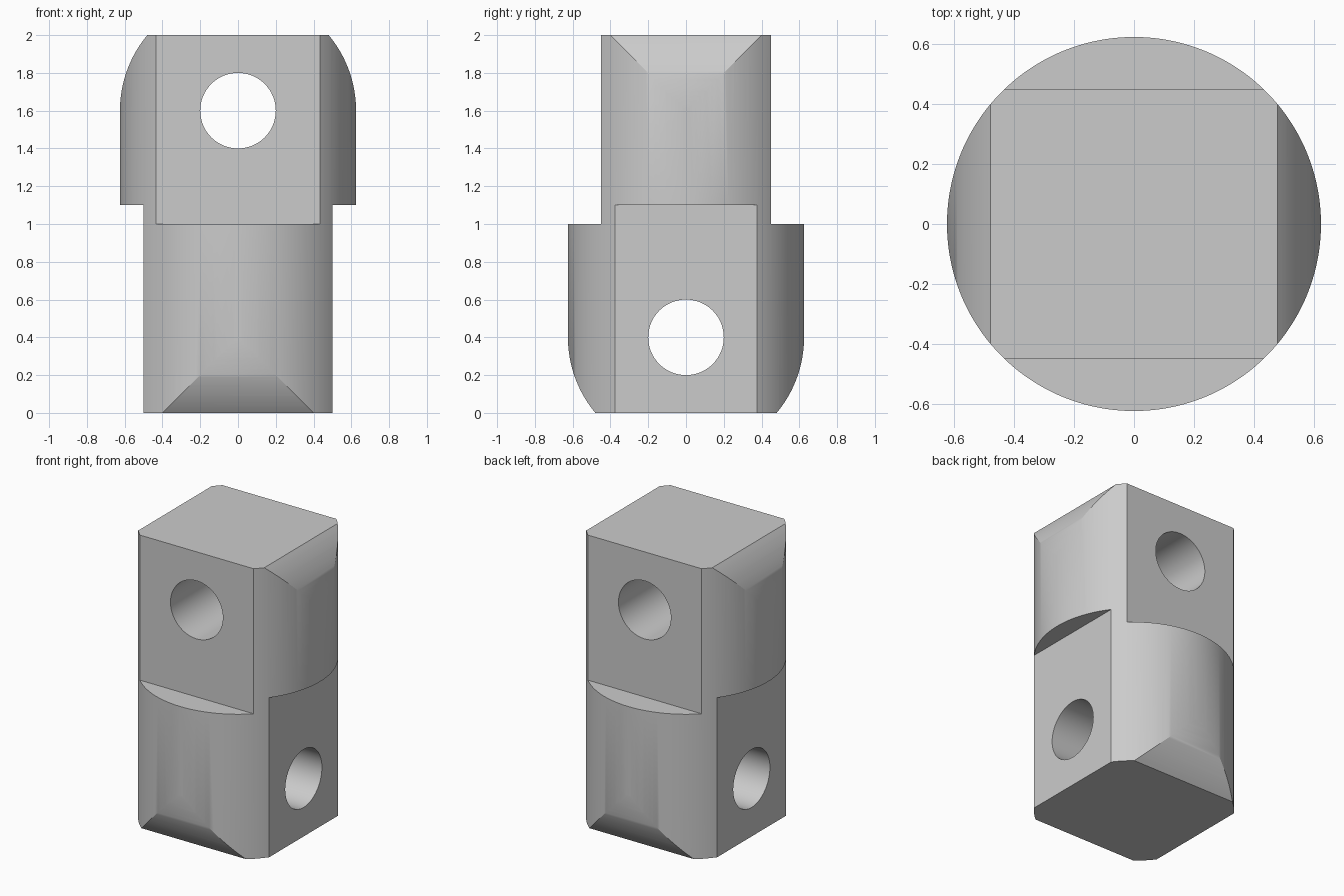
import bpy
import bmesh
from math import sin, cos, asin, pi
from mathutils import Matrix

cube = bpy.data.objects.get("Cube")
if cube:
    bpy.data.objects.remove(cube, do_unlink=True)

R = 0.625          # radius of the round bar and of its rounded ends
HOLE = 0.2         # pin hole radius
PIN = 0.4          # pin axis distance from each end
HEIGHT = 2.0

grey = bpy.data.materials.new("light_grey")
grey.use_nodes = True
colour = (0.6, 0.6, 0.6, 1)
grey.diffuse_color = colour
grey.node_tree.nodes["Principled BSDF"].inputs["Base Color"].default_value = colour


def to_object(name, bm):
    bmesh.ops.recalc_face_normals(bm, faces=bm.faces[:])
    mesh = bpy.data.meshes.new(name)
    bm.to_mesh(mesh)
    bm.free()
    obj = bpy.data.objects.new(name, mesh)
    bpy.context.scene.collection.objects.link(obj)
    mesh.materials.append(grey)
    return obj


def cylinder(name, radius, length, matrix, sides):
    bm = bmesh.new()
    bmesh.ops.create_cone(bm, cap_ends=True, segments=sides, radius1=radius,
                          radius2=radius, depth=length, matrix=matrix)
    return to_object(name, bm)


def envelope(name, flat, step, lower):
    """Side outline with a rounded end and a narrow flat-sided half, extruded."""
    end = asin(PIN / R)
    side = [(flat, -0.2), (flat, step), (0.7, step), (0.7, HEIGHT - PIN)]
    arc = [(R * cos(end * i / 20), HEIGHT - PIN + R * sin(end * i / 20))
           for i in range(21)]
    half = side + arc
    outline = half + [(-u, z) for u, z in reversed(half)]
    bm = bmesh.new()
    if lower:
        verts = [bm.verts.new((-1, u, HEIGHT - z)) for u, z in outline]
        direction = (2, 0, 0)
    else:
        verts = [bm.verts.new((u, -1, z)) for u, z in outline]
        direction = (0, 2, 0)
    face = bm.faces.new(verts)
    ext = bmesh.ops.extrude_face_region(bm, geom=[face], use_keep_orig=True)
    moved = [g for g in ext["geom"] if isinstance(g, bmesh.types.BMVert)]
    bmesh.ops.translate(bm, verts=moved, vec=direction)
    return to_object(name, bm)


def combine(target, cutter, operation):
    mod = target.modifiers.new("cut", "BOOLEAN")
    mod.operation = operation
    mod.solver = "EXACT"
    mod.object = cutter
    graph = bpy.context.evaluated_depsgraph_get()
    result = bpy.data.meshes.new_from_object(target.evaluated_get(graph))
    target.modifiers.clear()
    target.data = result
    bpy.data.objects.remove(cutter, do_unlink=True)


# Round bar, turned half a side so no vertex touches the envelopes
SIDES = 128
body = cylinder("coupling_block", R, HEIGHT + 0.2,
                Matrix.Translation((0, 0, HEIGHT / 2)) @ Matrix.Rotation(pi / SIDES, 4, "Z"),
                SIDES)

# Crossed flats and rounded ends
combine(body, envelope("upper_envelope", 0.5, 1.1, False), "INTERSECT")
combine(body, envelope("lower_envelope", 0.45, 1.0, True), "INTERSECT")

# Crossed pin holes
for name, z, axis in (("upper_hole", HEIGHT - PIN, "X"), ("lower_hole", PIN, "Y")):
    place = Matrix.Translation((0, 0, z)) @ Matrix.Rotation(pi / 2, 4, axis)
    combine(body, cylinder(name, HOLE, 2, place, 64), "DIFFERENCE")

body.data.materials.clear()
body.data.materials.append(grey)
for poly in body.data.polygons:
    poly.material_index = 0

# Smooth curved sides, sharp edges
bpy.ops.object.select_all(action="DESELECT")
body.select_set(True)
bpy.context.view_layer.objects.active = body
bpy.ops.object.shade_smooth_by_angle(angle=pi / 7)
